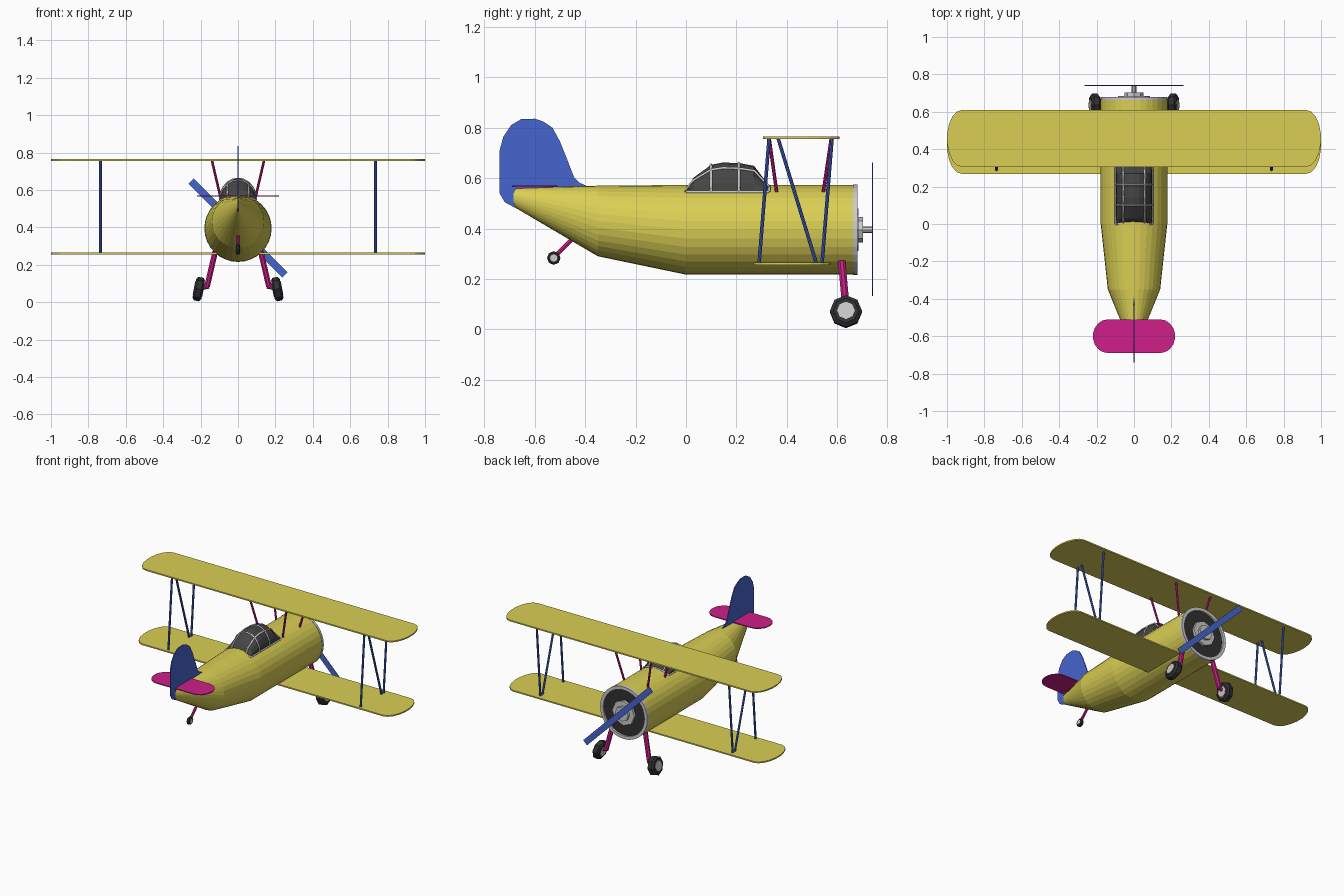
import bpy, bmesh
from math import sin, cos, pi, radians
from mathutils import Vector, Matrix

if "Cube" in bpy.data.objects:
    bpy.data.objects.remove(bpy.data.objects["Cube"])


def material(name, r, g, b):
    m = bpy.data.materials.new(name)
    m.diffuse_color = (r, g, b, 1)
    m.use_nodes = True
    m.node_tree.nodes["Principled BSDF"].inputs["Base Color"].default_value = m.diffuse_color
    return m


YELLOW = material("yellow", .70, .62, .09)
BLUE = material("blue", .06, .13, .62)
MAGENTA = material("magenta", .62, .013, .25)
RUBBER = material("rubber", .03, .03, .03)
GLASS = material("glass", .06, .06, .06)


def finish(name, bm, mat=None):
    bmesh.ops.recalc_face_normals(bm, faces=bm.faces)
    me = bpy.data.meshes.new(name)
    bm.to_mesh(me)
    bm.free()
    ob = bpy.data.objects.new(name, me)
    bpy.context.collection.objects.link(ob)
    if mat:
        me.materials.append(mat)
    return ob


def loft(name, rings, mat=None, closed=True):
    bm = bmesh.new()
    rows = [[bm.verts.new(p) for p in ring] for ring in rings]
    n = len(rows[0])
    for a, b in zip(rows, rows[1:]):
        for i in range(n if closed else n - 1):
            j = (i + 1) % n
            bm.faces.new((a[i], a[j], b[j], b[i]))
    bm.faces.new(rows[0])
    bm.faces.new(rows[-1])
    return finish(name, bm, mat)


def ring(y, z, rx, rz, n):
    return [(rx * cos(2 * pi * i / n), y, z + rz * sin(2 * pi * i / n)) for i in range(n)]


def plate(name, pts, thick, mat):
    # solid sheet from a 3D outline, centred on its plane
    bm = bmesh.new()
    f = bm.faces.new([bm.verts.new(p) for p in pts])
    f.normal_update()
    n = f.normal.copy()
    ext = bmesh.ops.extrude_face_region(bm, geom=[f])
    top = [v for v in ext["geom"] if isinstance(v, bmesh.types.BMVert)]
    bmesh.ops.translate(bm, verts=top, vec=n * thick)
    bmesh.ops.translate(bm, verts=bm.verts, vec=-n * thick / 2)
    return finish(name, bm, mat)


def rod(name, a, b, r, mat=None, n=8):
    a, b = Vector(a), Vector(b)
    d = b - a
    bm = bmesh.new()
    bmesh.ops.create_cone(bm, cap_ends=True, segments=n, radius1=r, radius2=r, depth=d.length,
                          matrix=Matrix.Translation((a + b) / 2) @ d.to_track_quat('Z', 'Y').to_matrix().to_4x4())
    return finish(name, bm, mat)


def wheel(name, loc, r, w, tilt=0):
    # tyre with bevelled shoulders and a hub, axle along x
    def turned(profile):
        m = Matrix.Translation(loc) @ Matrix.Rotation(tilt, 4, 'Y')
        return [[m @ Vector((x, q * cos(i * pi / 4), q * sin(i * pi / 4))) for i in range(8)]
                for x, q in profile]
    loft(name + "_tyre", turned([(-w, r * .78), (-w * .6, r), (w * .6, r), (w, r * .78)]), RUBBER)
    loft(name + "_hub", turned([(-w * 1.1, r * .55), (w * 1.1, r * .55)]))


# Fuselage
N = 32
loft("fuselage", [ring(.665, .395, .178, .178, N), ring(0, .395, .178, .178, N),
                  ring(-.35, .43, .14, .14, N), ring(-.685, .523, .003, .036, N)], YELLOW)

# Cowl rim, dark intake and engine hub
bm = bmesh.new()
loops = [[bm.verts.new(p) for p in ring(y, .395, r, r, N)]
         for y, r in ((.663, .18), (.68, .18), (.68, .158), (.663, .158))]
for k in range(4):
    for i in range(N):
        a, b, j = loops[k], loops[(k + 1) % 4], (i + 1) % N
        bm.faces.new((a[i], a[j], b[j], b[i]))
finish("cowl_rim", bm)
loft("intake_disc", [ring(.66, .395, .16, .16, N), ring(.668, .395, .16, .16, N)], RUBBER)
loft("engine", [ring(y, .395, r, r, 8) for y, r in
                ((.665, .085), (.685, .085), (.685, .05), (.703, .05))])
rod("propeller_shaft", (0, .70, .395), (0, .742, .395), .013)

# Propeller
u, v = Vector((-1, 0, 1)).normalized(), Vector((1, 0, 1)).normalized()
hub = Vector((0, .741, .397))
plate("propeller", [hub + u * s * .355 + v * t * .02
                    for s, t in ((-1, -1), (1, -1), (1, 1), (-1, 1))], .004, BLUE)


# Wings and tailplane: half outline (x, offset in y) mirrored across x
def wing(name, half_span, tip, y0, y1, z, thick, mat):
    mid, h = (y0 + y1) / 2, (y1 - y0) / 2
    half = [(half_span - tip + tip * cos(radians(t)), mid + h * sin(radians(t)))
            for t in range(-90, 91, 20)]
    pts = [(x, y, z) for x, y in half] + [(-x, y, z) for x, y in reversed(half)]
    plate(name, pts, thick, mat)


wing("upper_wing", 1, .08, .305, .61, .76, .009, YELLOW)
wing("lower_wing", 1, .08, .268, .573, .26, .009, YELLOW)
wing("tailplane", .22, .08, -.69, -.51, .567, .006, MAGENTA)

# Fin and rudder
fin = [(-.74, .54), (-.74, .71), (-.725, .765), (-.695, .81), (-.655, .834), (-.60, .836),
       (-.565, .824), (-.53, .80), (-.50, .745), (-.47, .67), (-.445, .605), (-.425, .583),
       (-.39, .567), (-.50, .53), (-.68, .483), (-.72, .505)]
plate("fin", [(0, y, z) for y, z in fin], .006, BLUE)

# Struts and landing gear, mirrored left and right
for s, side in ((1, "right"), (-1, "left")):
    for i, (yt, yb) in enumerate(((.33, .29), (.365, .518), (.58, .54))):
        rod(f"wing_strut_{side}_{i}", (s * .735, yt, .76), (s * .735, yb, .26), .007, BLUE)
    for i, (yt, yb) in enumerate(((.33, .36), (.577, .545))):
        rod(f"cabane_strut_{side}_{i}", (s * .14, yt, .76), (s * .09, yb, .545), .007, MAGENTA)
    rod(f"gear_leg_{side}", (s * .122, .618, .27), (s * .165, .635, .085), .016, MAGENTA)
    rod(f"axle_{side}", (s * .155, .635, .085), (s * .21, .635, .072), .012, MAGENTA)
    wheel(f"wheel_{side}", (s * .21, .635, .07), .064, .024, -s * radians(11))
rod("tail_leg", (0, -.445, .365), (0, -.525, .285), .009, MAGENTA)
wheel("tail_wheel", (0, -.525, .283), .027, .011)

# Canopy glass and its frame
stations = [(.0, .008), (.03, .057), (.10, .108), (.145, .117), (.21, .115), (.27, .104), (.33, .025)]


def arch(y, h):
    return [Vector((.097 * cos(i * pi / 10), y, .545 + h * sin(i * pi / 10))) for i in range(11)]


arches = [arch(y, h) for y, h in stations]
loft("canopy_glass", arches, GLASS, closed=False)
paths = [arches[k] for k in (0, 2, 4, 6)] + [[a[i] for a in arches] for i in (0, 3, 7, 10)]
curve = bpy.data.curves.new("canopy_frame", 'CURVE')
curve.dimensions = '3D'
curve.bevel_depth = .006
curve.bevel_resolution = 0
for path in paths:
    sp = curve.splines.new('POLY')
    sp.points.add(len(path) - 1)
    for q, p in zip(sp.points, path):
        q.co = (*p, 1)
bpy.context.collection.objects.link(bpy.data.objects.new("canopy_frame", curve))
